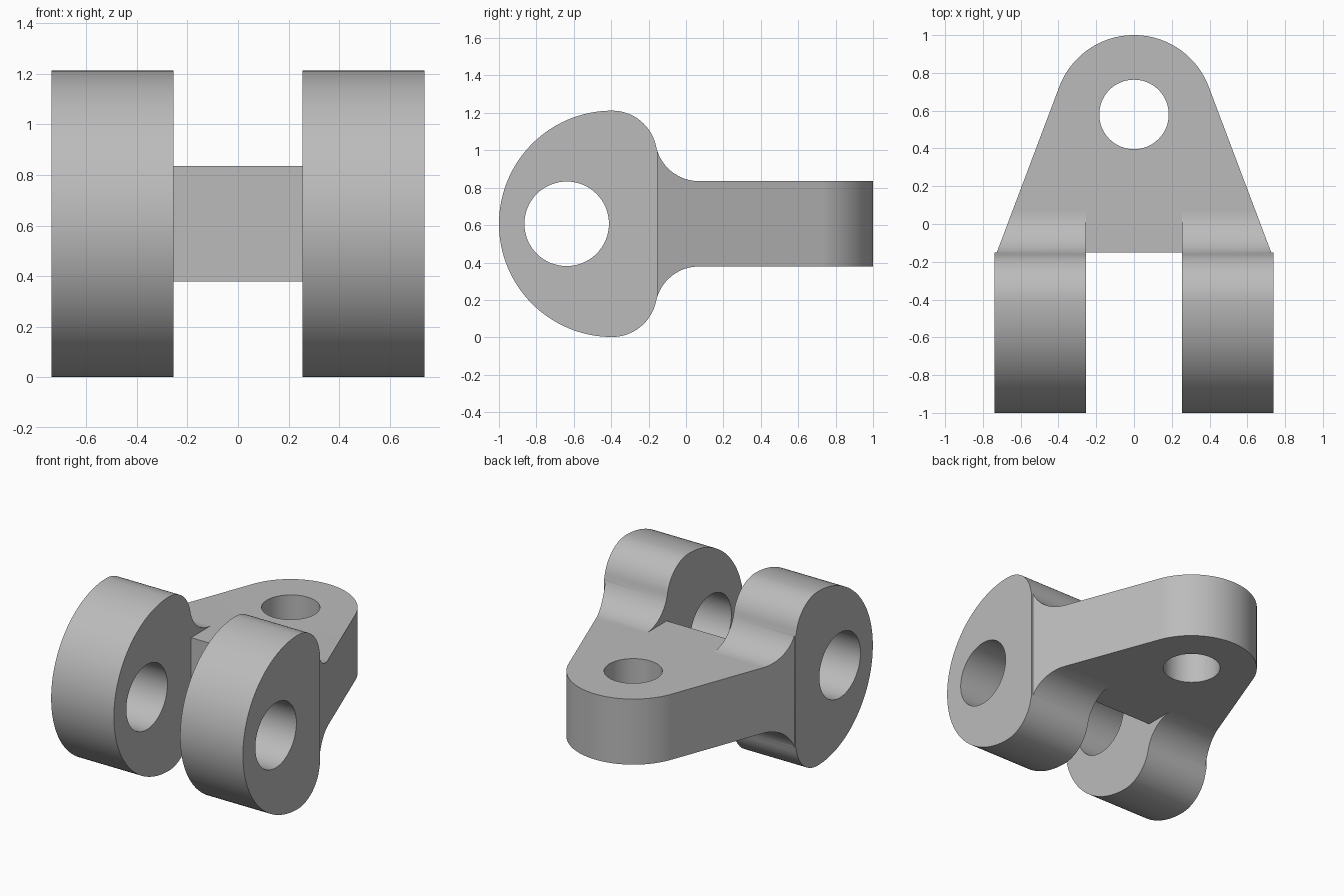
import bpy, bmesh
from math import sin, cos, radians, atan2, degrees
from mathutils import Vector

old = bpy.data.objects.get("Cube")
if old:
    bpy.data.objects.remove(old)

MID, TOP = 0.607, 0.835          # centre height and tongue top
GAP, WIDE, BACK = 0.255, 0.738, -0.152

steel = bpy.data.materials.new("plain grey")
steel.use_nodes = True
steel.diffuse_color = (0.5, 0.5, 0.5, 1)
steel.node_tree.nodes["Principled BSDF"].inputs["Base Color"].default_value = (0.5, 0.5, 0.5, 1)


def arc(cx, cy, r, start, end, steps):
    angles = [radians(start + (end - start) * i / steps) for i in range(steps + 1)]
    return [(cx + r * cos(a), cy + r * sin(a)) for a in angles]


def prism(name, outline, axis, low, high):
    """Extrude an outline along x (outline in y, z) or z (outline in x, y)."""
    bm = bmesh.new()
    place = (lambda p: (low, *p)) if axis == "x" else (lambda p: (*p, low))
    face = bm.faces.new([bm.verts.new(place(p)) for p in outline])
    out = bmesh.ops.extrude_face_region(bm, geom=[face])
    shift = Vector((high - low, 0, 0) if axis == "x" else (0, 0, high - low))
    bmesh.ops.translate(bm, vec=shift, verts=[v for v in out["geom"] if isinstance(v, bmesh.types.BMVert)])
    bmesh.ops.recalc_face_normals(bm, faces=bm.faces)
    mesh = bpy.data.meshes.new(name)
    bm.to_mesh(mesh)
    bm.free()
    mesh.materials.append(steel)
    obj = bpy.data.objects.new(name, mesh)
    bpy.context.collection.objects.link(obj)
    return obj


def apply_boolean(target, tool, operation):
    mod = target.modifiers.new(tool.name, "BOOLEAN")
    mod.operation, mod.solver, mod.object = operation, "EXACT", tool
    bpy.ops.object.modifier_apply(modifier=mod.name)
    bpy.data.objects.remove(tool)


# Side profile: big nose, small shoulder, concave fillet, flat tongue
nose, shoulder, fillet = 0.605, 0.24, 0.235
nose_y = nose - 1
shoulder_z = MID + nose - shoulder
fillet_z = TOP + fillet
rise = fillet_z - shoulder_z
fillet_y = nose_y + ((shoulder + fillet) ** 2 - rise ** 2) ** 0.5
meet = degrees(atan2(rise, fillet_y - nose_y))
upper = arc(nose_y, MID, nose, 180, 90, 40)
upper += arc(nose_y, shoulder_z, shoulder, 90, meet, 16)[1:]
upper += arc(fillet_y, fillet_z, fillet, 180 + meet, 270, 16)[1:]
upper += [(1.1, TOP)]
lower = [(y, 2 * MID - z) for y, z in reversed(upper[1:])]
body = prism("clevis_bracket", upper + lower, "x", -WIDE, WIDE)
bpy.context.view_layer.objects.active = body
body.select_set(True)

# Plan outline: tapered round tongue with two lugs
right = [(GAP, BACK), (GAP, -1.1), (WIDE, -1.1), (WIDE, BACK), (0.727, BACK)]
right += arc(0, 0.577, 0.423, 20.7, 90, 32)
left = [(-x, y) for x, y in reversed(right[:-1])]
apply_boolean(body, prism("plan_outline", right + left, "z", -0.1, 1.4), "INTERSECT")

# Clear the fillets between the lugs
slot = [(-GAP, -0.3), (GAP, -0.3), (GAP, fillet_y), (-GAP, fillet_y)]
apply_boolean(body, prism("upper_slot", slot, "z", TOP, 1.5), "DIFFERENCE")
apply_boolean(body, prism("lower_slot", slot, "z", -0.2, 2 * MID - TOP), "DIFFERENCE")

# Pin holes
apply_boolean(body, prism("lug_hole", arc(-0.638, MID, 0.226, 0, 360, 64)[:-1], "x", -1, 1), "DIFFERENCE")
apply_boolean(body, prism("tongue_hole", arc(0, 0.58, 0.184, 0, 360, 64)[:-1], "z", -0.1, 1.4), "DIFFERENCE")

# Smooth curves, flat planes
bpy.ops.object.shade_smooth_by_angle(angle=radians(25))
normals = body.modifiers.new("flat_planes", "WEIGHTED_NORMAL")
normals.keep_sharp = True
